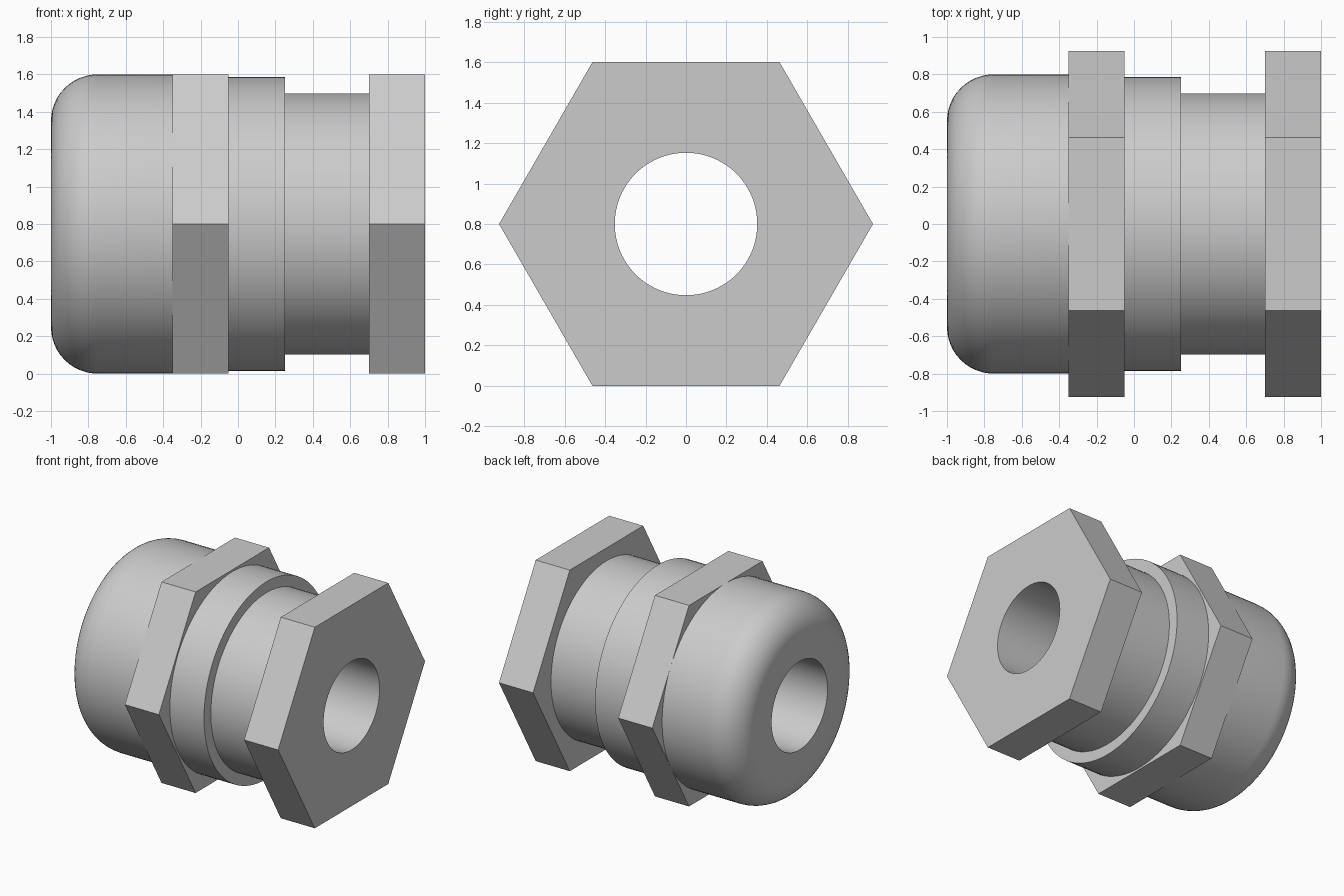
import bpy
import bmesh
from math import cos, sin, pi, radians

if "Cube" in bpy.data.objects:
    bpy.data.objects.remove(bpy.data.objects["Cube"], do_unlink=True)

SEGMENTS = 96
AXIS_Z = 0.8
BORE = 0.352
APOTHEM = 0.8

grey = bpy.data.materials.new("plain grey")
grey.use_nodes = True
colour = (0.6, 0.6, 0.6, 1)
grey.diffuse_color = colour
grey.node_tree.nodes["Principled BSDF"].inputs["Base Color"].default_value = colour


def round_radius(r, a):
    return r


def hex_radius(r, a):
    # Hexagon with corners on the y axis, r is the distance to a flat
    return r / cos(a % (pi / 3) - pi / 6)


def turn(name, profile, closed=False):
    """Sweep (x, radius, shape) points around the lengthwise axis."""
    bm = bmesh.new()
    rings = []
    for x, r, shape in profile:
        ring = []
        for i in range(SEGMENTS):
            a = 2 * pi * i / SEGMENTS
            rr = shape(r, a)
            ring.append(bm.verts.new((x, rr * cos(a), AXIS_Z + rr * sin(a))))
        rings.append(ring)
    pairs = list(zip(rings, rings[1:]))
    if closed:
        pairs.append((rings[-1], rings[0]))
    for p, q in pairs:
        for i in range(SEGMENTS):
            j = (i + 1) % SEGMENTS
            bm.faces.new((p[i], q[i], q[j], p[j]))
    mesh = bpy.data.meshes.new(name)
    bm.to_mesh(mesh)
    bm.free()
    mesh.materials.append(grey)
    obj = bpy.data.objects.new(name, mesh)
    bpy.context.collection.objects.link(obj)
    bpy.ops.object.select_all(action="DESELECT")
    obj.select_set(True)
    bpy.context.view_layer.objects.active = obj
    bpy.ops.object.shade_smooth_by_angle(angle=radians(25))
    return obj


# Hollow body: bore, domed cap, collar and threaded neck
fillet = 0.25
body = [(0.7, BORE), (-1, BORE)]
for k in range(13):
    t = pi / 2 * k / 12
    body.append((-1 + fillet * (1 - cos(t)), APOTHEM - fillet * (1 - sin(t))))
body += [(-0.34, APOTHEM), (-0.34, 0.785), (0.25, 0.785), (0.25, 0.698), (0.7, 0.698)]
turn("gland_body", [(x, r, round_radius) for x, r in body])

# Middle hexagon, wrapped around the body
turn("middle_hex", [(-0.05, 0.75, round_radius), (-0.35, 0.75, round_radius),
                    (-0.35, APOTHEM, hex_radius), (-0.05, APOTHEM, hex_radius)], True)

# End hexagon, pierced by the bore
turn("end_hex_nut", [(1, BORE, round_radius), (0.7, BORE, round_radius),
                     (0.7, APOTHEM, hex_radius), (1, APOTHEM, hex_radius)], True)
